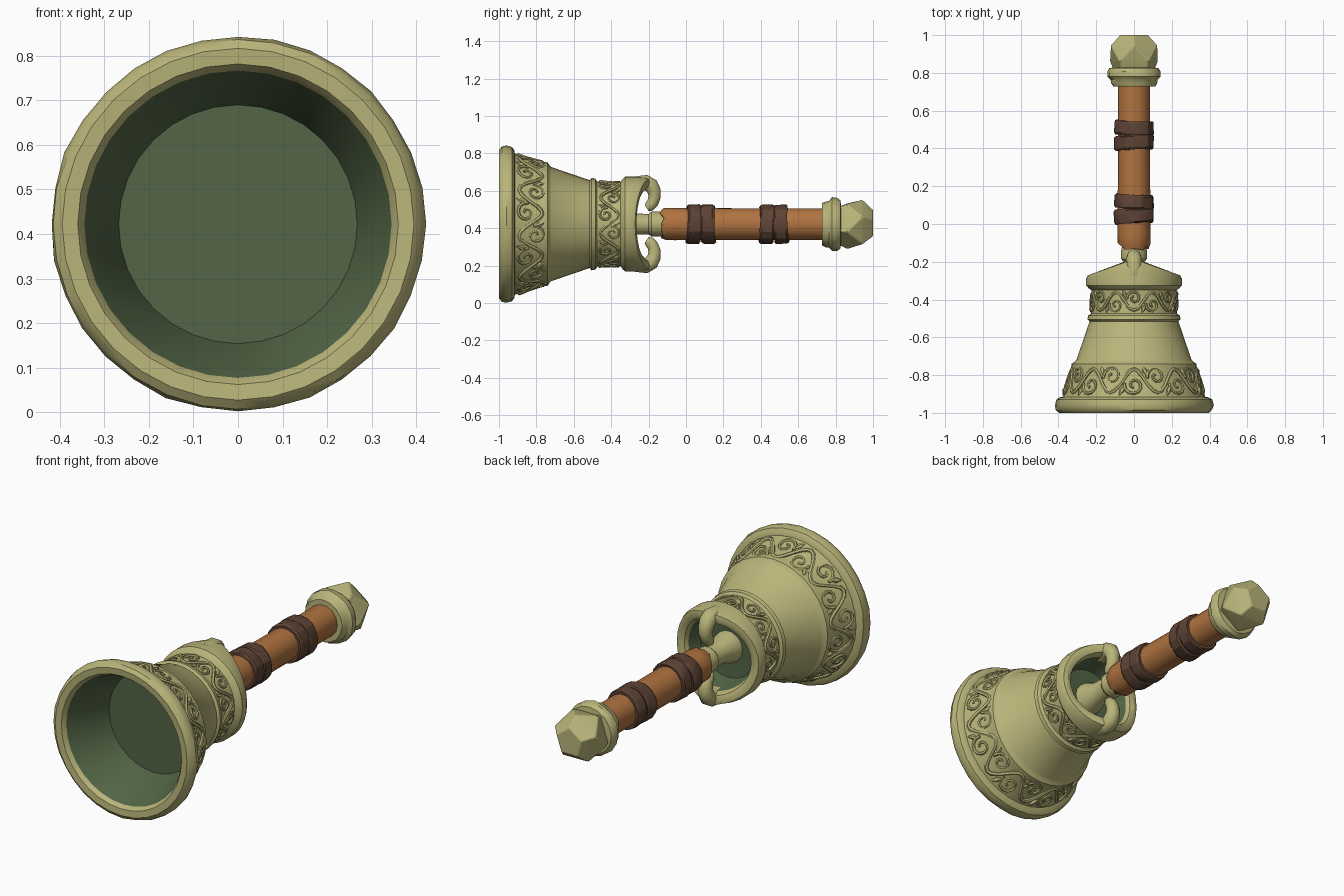
import bpy, bmesh, math, random
from mathutils import Vector

random.seed(4)
cube = bpy.data.objects.get("Cube")
if cube:
    bpy.data.objects.remove(cube)

AXIS_Z = 0.422
TAU = math.tau


def material(name, rgb):
    m = bpy.data.materials.new(name)
    m.use_nodes = True
    lin = [((c / 255 + 0.055) / 1.055) ** 2.4 for c in rgb] + [1]
    m.diffuse_color = lin
    m.node_tree.nodes["Principled BSDF"].inputs["Base Color"].default_value = lin
    return m


BRASS = material("pale brass", (186, 181, 122))
PATINA = material("dark green patina", (82, 101, 69))
WOOD = material("warm wood", (176, 115, 64))
LEATHER = material("dark leather", (94, 67, 53))


def polar(r, a, y):
    """Point at radius r and angle a around the long axis."""
    return Vector((r * math.cos(a), y, AXIS_Z + r * math.sin(a)))


def finish(bm, name, mats, angle=35):
    bmesh.ops.remove_doubles(bm, verts=bm.verts, dist=1e-5)
    bmesh.ops.recalc_face_normals(bm, faces=bm.faces)
    me = bpy.data.meshes.new(name)
    bm.to_mesh(me)
    bm.free()
    for m in mats:
        me.materials.append(m)
    ob = bpy.data.objects.new(name, me)
    bpy.context.collection.objects.link(ob)
    shade(ob, angle)
    return ob


def shade(ob, angle):
    bpy.ops.object.select_all(action="DESELECT")
    ob.select_set(True)
    bpy.context.view_layer.objects.active = ob
    bpy.ops.object.shade_smooth_by_angle(angle=math.radians(angle))


def lathe(name, profile, mats, sides=32, warp=None, inner=(), angle=35):
    """Revolve (radius, y) points; segments listed in inner get the second material."""
    bm = bmesh.new()
    rings = []
    for r, y in profile:
        ring = []
        for i in range(sides):
            a = TAU * i / sides
            rr, yy = warp(r, y, a) if warp else (r, y)
            ring.append(bm.verts.new(polar(rr, a, yy)))
        rings.append(ring)
    for k in range(len(rings) - 1):
        for i in range(sides):
            j = (i + 1) % sides
            f = bm.faces.new((rings[k][i], rings[k][j], rings[k + 1][j], rings[k + 1][i]))
            f.material_index = int(k in inner)
    return finish(bm, name, mats, angle)


def tube(name, paths, depth, mat, cyclic=False, res=2):
    """Sweep a round section along point lists of (position, thickness)."""
    cu = bpy.data.curves.new(name, "CURVE")
    cu.dimensions = "3D"
    cu.bevel_depth = depth
    cu.bevel_resolution = res
    cu.use_fill_caps = True
    for path in paths:
        s = cu.splines.new("POLY")
        s.points.add(len(path) - 1)
        s.use_cyclic_u = cyclic
        for p, (co, rad) in zip(s.points, path):
            p.co = (*co, 1)
            p.radius = rad
    tmp = bpy.data.objects.new(name + "_path", cu)
    bpy.context.collection.objects.link(tmp)
    bpy.context.view_layer.update()
    me = bpy.data.meshes.new_from_object(tmp)
    bpy.data.objects.remove(tmp)
    me.materials.clear()
    me.materials.append(mat)
    ob = bpy.data.objects.new(name, me)
    bpy.context.collection.objects.link(ob)
    shade(ob, 50)


# Bell: hollow mouth, decorated outside and open saddle-shaped cup at the back
bell_profile = [
    (0, -.72), (.268, -.72), (.345, -.975),
    (.36, -.997), (.395, -1), (.415, -.985), (.422, -.96), (.415, -.93), (.395, -.918),
    (.378, -.915), (.36, -.86), (.335, -.785), (.335, -.775), (.33, -.74), (.315, -.73),
    (.305, -.72), (.235, -.515), (.247, -.505), (.243, -.485), (.228, -.475),
    (.222, -.41), (.225, -.35), (.24, -.34), (.254, -.325), (.254, -.29),
    (.245, -.272), (.225, -.265), (.2, -.272), (.188, -.29), (.165, -.36), (0, -.37)]


def saddle(r, y, a):
    t = min(max((y + .325) / .05, 0), 1)
    chip = random.uniform(-.004, .001) if r > .4 and y > -.99 else 0
    return r + chip, y + t * .085 * (1 - abs(math.cos(a)))


last = len(bell_profile) - 2
lathe("bell", bell_profile, (BRASS, PATINA), 32, saddle,
      inner=(0, 1, last - 1, last))


# Raised scrolling vine with curled tendrils, mapped around a conical band
def vine(name, y0, y1, r0, r1, waves, depth):
    mid, half = (y0 + y1) / 2, abs(y1 - y0) / 2

    def place(a, t):
        return polar(r0 + (r1 - r0) * (t + 1) / 2, a, mid + half * t)

    n = waves * 12
    stem = [(place(TAU * i / n, .72 * math.sin(waves * TAU * i / n)), 1) for i in range(n)]
    tube(name + "_stem", [stem], depth, BRASS, True, 1)
    curls, leaves = [], []
    radius = (r0 + r1) / 2
    for k in range(waves * 2):
        side = 1 if k % 2 else -1
        centre = TAU * (k + .5) / (waves * 2)
        curl = []
        for i in range(15):
            u = i / 14
            rho = (.62 - .5 * u) * half
            ang = side * (u * 1.5 * TAU * .85 - .2)
            curl.append((place(centre + rho * math.cos(ang) / radius,
                               side * .28 + rho * math.sin(ang) / half), 1 - .3 * u))
        curls.append(curl)
        # small pointed leaf between neighbouring curls
        tip = centre + TAU / (waves * 4)
        leaves.append([(place(tip - .03, side * .35), .5), (place(tip, side * .6), 1.3),
                       (place(tip + .035, side * .9), .3)])
    tube(name + "_curls", curls, depth * .85, BRASS, False, 1)
    tube(name + "_leaves", leaves, depth, BRASS, False, 1)


vine("lower_vine", -.915, -.745, .378, .322, 9, .011)
vine("upper_vine", -.475, -.345, .228, .224, 7, .009)

# Two hooked claws reaching inward from the cup rim
hook = [(.215, -.27, 1.1), (.222, -.215, 1.15), (.205, -.185, 1.1), (.175, -.17, 1),
        (.145, -.168, .92), (.115, -.178, .85), (.095, -.195, .8), (.085, -.21, .55)]
for label, a in (("top", TAU / 4), ("bottom", -TAU / 4)):
    tube(label + "_claw", [[(polar(r, a, y), s) for r, y, s in hook]], .038, BRASS, res=3)

# Socket joining the handle to the bell
lathe("socket", [(0, -.375), (.085, -.375), (.08, -.33), (.058, -.28), (.056, -.2),
                 (.068, -.185), (.068, -.14), (.06, -.11), (0, -.11)], (BRASS,), 14)


# Wooden handle with a splintered front end
def splinter(r, y, a):
    rough = random.uniform(-.012, .016) if y < -.1 else 0
    return r * random.uniform(.985, 1.01), y + rough


lathe("handle", [(0, -.12), (.076, -.128), (.087, -.115), (.088, -.06), (.086, .3),
                 (.086, .76), (0, .76)], (WOOD,), 14, splinter, angle=30)


# Leather wraps: two overlapping, slightly tilted and worn turns each
def worn(tilt):
    def warp(r, y, a):
        return (r + random.uniform(-.003, .003) if r > .09 else r,
                y + tilt * math.sin(a + 1) + random.uniform(-.003, .003))
    return warp


for label, y in (("front", .003), ("rear", .393)):
    for turn, w in enumerate((.076, .074)):
        s = y + turn * .079
        lathe(f"{label}_wrap_{turn + 1}",
              [(.08, s), (.099, s), (.105, s + .01), (.105, s + w - .01), (.099, s + w),
               (.08, s + w)], (LEATHER,), 16, worn(.006 * (1 - 2 * turn)), angle=25)

# Pommel collar
lathe("pommel_collar", [(.08, .728), (.112, .728), (.122, .745), (.126, .765), (.142, .78),
                        (.142, .808), (.128, .826), (.09, .83)], (BRASS,), 16,
      lambda r, y, a: (r + random.uniform(-.003, .003), y))

# Faceted pommel knob: hull of four staggered pentagons
bm = bmesh.new()
for r, y, shift in ((.078, 1, 0), (.13, .945, 0), (.134, .86, .5), (.105, .8, .5)):
    for i in range(5):
        bm.verts.new(polar(r, TAU * (i + shift) / 5 + .3, y))
bmesh.ops.convex_hull(bm, input=bm.verts)
bmesh.ops.dissolve_limit(bm, angle_limit=.12, verts=bm.verts, edges=bm.edges)
bmesh.ops.bevel(bm, geom=bm.edges, offset=.004, segments=1, affect="EDGES")
finish(bm, "pommel_knob", (BRASS,), 15)
